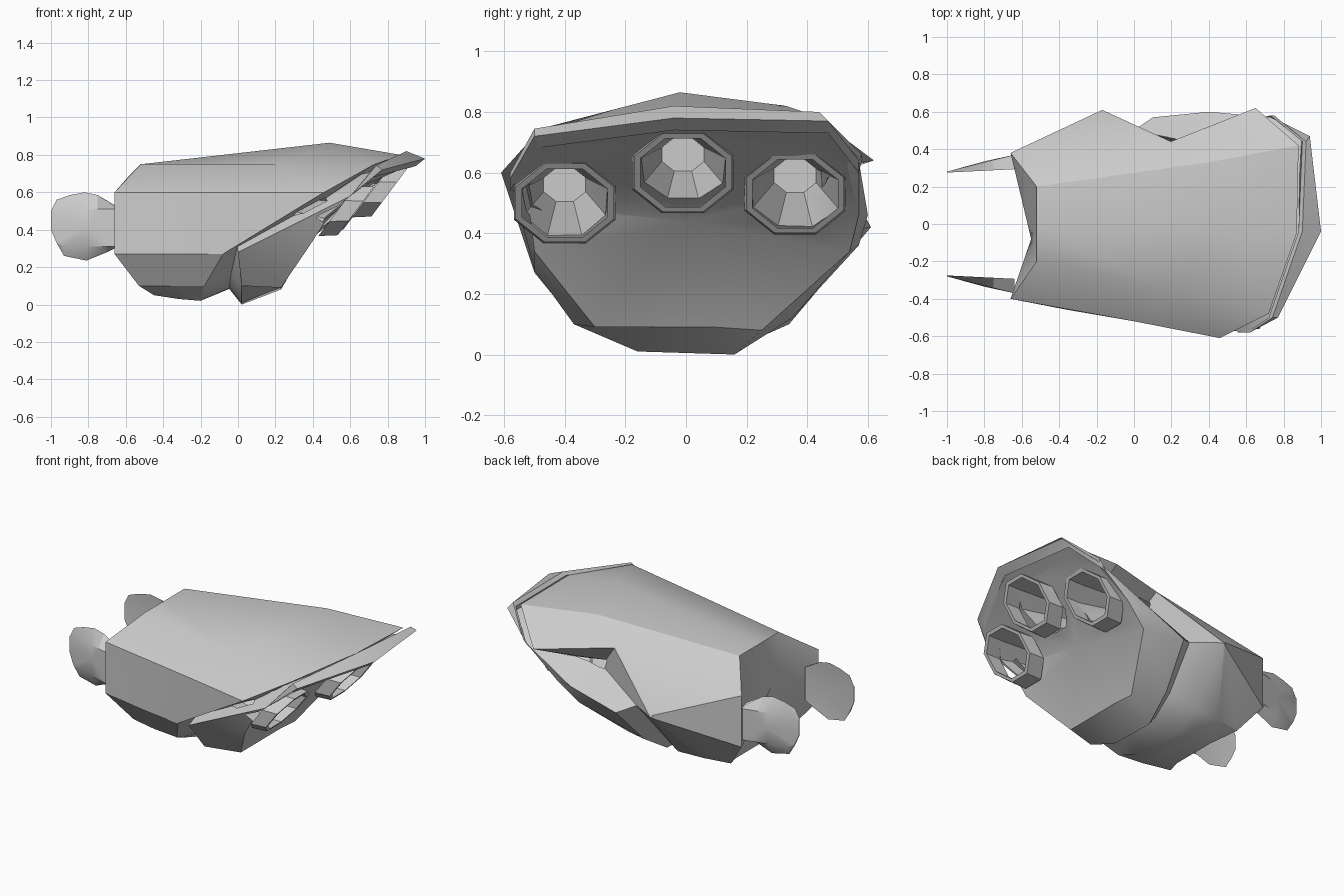
import bpy, bmesh, math
from mathutils import Vector

old = bpy.data.objects.get("Cube")
if old:
    bpy.data.objects.remove(old, do_unlink=True)

grey = bpy.data.materials.new("plain grey")
grey.use_nodes = True
tone = (0.6, 0.6, 0.6, 1)
grey.diffuse_color = tone
grey.node_tree.nodes["Principled BSDF"].inputs["Base Color"].default_value = tone


def shade(obj, angle=28):
    bpy.ops.object.select_all(action='DESELECT')
    obj.select_set(True)
    bpy.context.view_layer.objects.active = obj
    bpy.ops.object.shade_smooth_by_angle(angle=math.radians(angle))


def loft(name, rings, start=None, end=None):
    """Join rings of equal length; fan the open ends to a centre point."""
    bm = bmesh.new()
    layers = [[bm.verts.new(p) for p in ring] for ring in rings]
    count = len(layers[0])
    for a, b in zip(layers, layers[1:]):
        for i in range(count):
            j = (i + 1) % count
            bm.faces.new((a[i], a[j], b[j], b[i]))
    for centre, ring in ((start, layers[0]), (end, layers[-1])):
        if centre is not None:
            hub = bm.verts.new(centre)
            for i in range(count):
                bm.faces.new((hub, ring[i], ring[(i + 1) % count]))
    bmesh.ops.remove_doubles(bm, verts=bm.verts, dist=0.0001)
    bmesh.ops.recalc_face_normals(bm, faces=bm.faces)
    mesh = bpy.data.meshes.new(name)
    bm.to_mesh(mesh)
    bm.free()
    mesh.materials.append(grey)
    obj = bpy.data.objects.new(name, mesh)
    bpy.context.collection.objects.link(obj)
    shade(obj)
    return obj


# Sections run from the top ridge, down the -y side, and up the +y side
nose = [(-.52, 0, .75), (-.52, -.2, .75), (-.66, -.4, .6), (-.66, -.4, .27),
        (-.53, -.3, .1), (-.45, -.15, .05), (-.45, .15, .05), (-.53, .3, .1),
        (-.66, .38, .27), (-.66, .38, .6), (-.59, .29, .68), (-.52, .2, .75)]
waist = [(.49, -.02, .865), (.2, -.36, .75), (0, -.52, .6), (-.35, -.46, .27),
         (-.36, -.34, .1), (-.32, -.16, .03), (-.32, .16, .03), (-.36, .33, .1),
         (-.19, .6, .41), (-.18, .605, .43), (.17, .43, .705), (.4, .33, .82)]
hem = [(.87, -.05, .8), (.72, -.48, .745), (.46, -.61, .6), (-.08, -.5, .27),
       (-.18, -.36, .1), (-.2, -.16, .02), (-.2, .16, .02), (-.18, .34, .1),
       (-.17, .61, .42), (.2, .44, .7), (.65, .62, .64), (.88, .42, .79)]
rim = [(1, -.04, .78), (.77, -.5, .72), (.6, -.58, .58), (0, -.5, .28),
       (.02, -.37, .1), (.02, -.16, .01), (.02, .16, 0), (.05, .35, .12),
       (.1, .57, .36), (.4, .6, .46), (.74, .57, .64), (.94, .47, .77)]
belly = [(.86, -.03, .73), (.68, -.42, .64), (.5, -.52, .5), (.4, -.5, .34),
         (.23, -.3, .09), (.23, -.1, .09), (.23, .1, .09), (.23, .25, .08),
         (.38, .54, .34), (.52, .57, .46), (.7, .53, .63), (.82, .42, .7)]
# Seam sunk between the outer shell and the inner body
core = Vector((.2, 0, .5))
seam = [((Vector(h) + Vector(r)) / 2).lerp(core, .15) for h, r in zip(hem, rim)]

# Hull with notched nose and slanted underside
hull = loft("hull", [nose, waist, hem, seam, rim, belly], (-.55, -.08, .45), (.44, 0, .44))

# Thin lip standing proud along the upper rim
crest = [(.75, .58, .66), (.92, .44, .8), (.9, -.04, .82), (.74, -.5, .745), (.62, -.58, .6)]
edge = [rim[10], rim[11], rim[0], rim[1], rim[2]]
sections = [[Vector(p), Vector(q), Vector(q) - Vector((.05, 0, .04)),
             Vector(p) - Vector((.02, 0, .02))] for p, q in zip(crest, edge)]
loft("upper_lip", sections, sum(sections[0], Vector()) / 4, sum(sections[-1], Vector()) / 4)


# Three deep eight-sided ports under the rim, each with a slanted collar
def port_ring(centre, radius, slant, shift, rise=0):
    turns = [(k + .5) * math.tau / 8 for k in range(8)]
    return [centre + Vector((shift + slant * radius * math.sin(t),
                             1.25 * radius * math.cos(t), rise + radius * math.sin(t)))
            for t in turns]


for label, place in (("middle", (.81, -.01, .6)), ("right", (.63, -.4, .5)),
                     ("left", (.66, .36, .53))):
    c = Vector(place)
    collar = [port_ring(c, .145, .75, -.1), port_ring(c, .14, .75, 0),
              port_ring(c, .122, .75, 0), port_ring(c, .122, .75, -.1)]
    loft(label + "_collar", collar + collar[:1])
    tunnel = loft(label + "_port_cutter",
                  [port_ring(c, .122, .75, .05), port_ring(c, .122, .75, -.1),
                   port_ring(c, .06, 0, -.5, .06)],
                  c + Vector((.05, 0, 0)), c + Vector((-.5, 0, .06)))
    tunnel.hide_render = True
    cut = hull.modifiers.new("port", 'BOOLEAN')
    cut.operation = 'DIFFERENCE'
    cut.solver = 'EXACT'
    cut.object = tunnel
    bpy.context.view_layer.objects.active = hull
    bpy.ops.object.modifier_apply(modifier=cut.name)
    bpy.data.objects.remove(tunnel, do_unlink=True)
shade(hull)

# Pair of thin paddles: flat inside, with a raised band tapering outside
outline = [(-1, .4), (-1, .5), (-.97, .56), (-.9, .585), (-.82, .6), (-.75, .585),
           (-.64, .52), (-.64, .31), (-.7, .28), (-.81, .235), (-.93, .26), (-.97, .33)]
for label, s in (("left", 1), ("right", -1)):
    inner = [(x, s * (.275 + (x + 1) * .05), z) for x, z in outline]
    outer = [(x, s * (.28 + (x + 1) * .25), min(max(z, .31), .51)) for x, z in outline]
    loft(label + "_paddle", [inner, outer], (-.8, s * .3, .42), (-.8, s * .335, .42))
